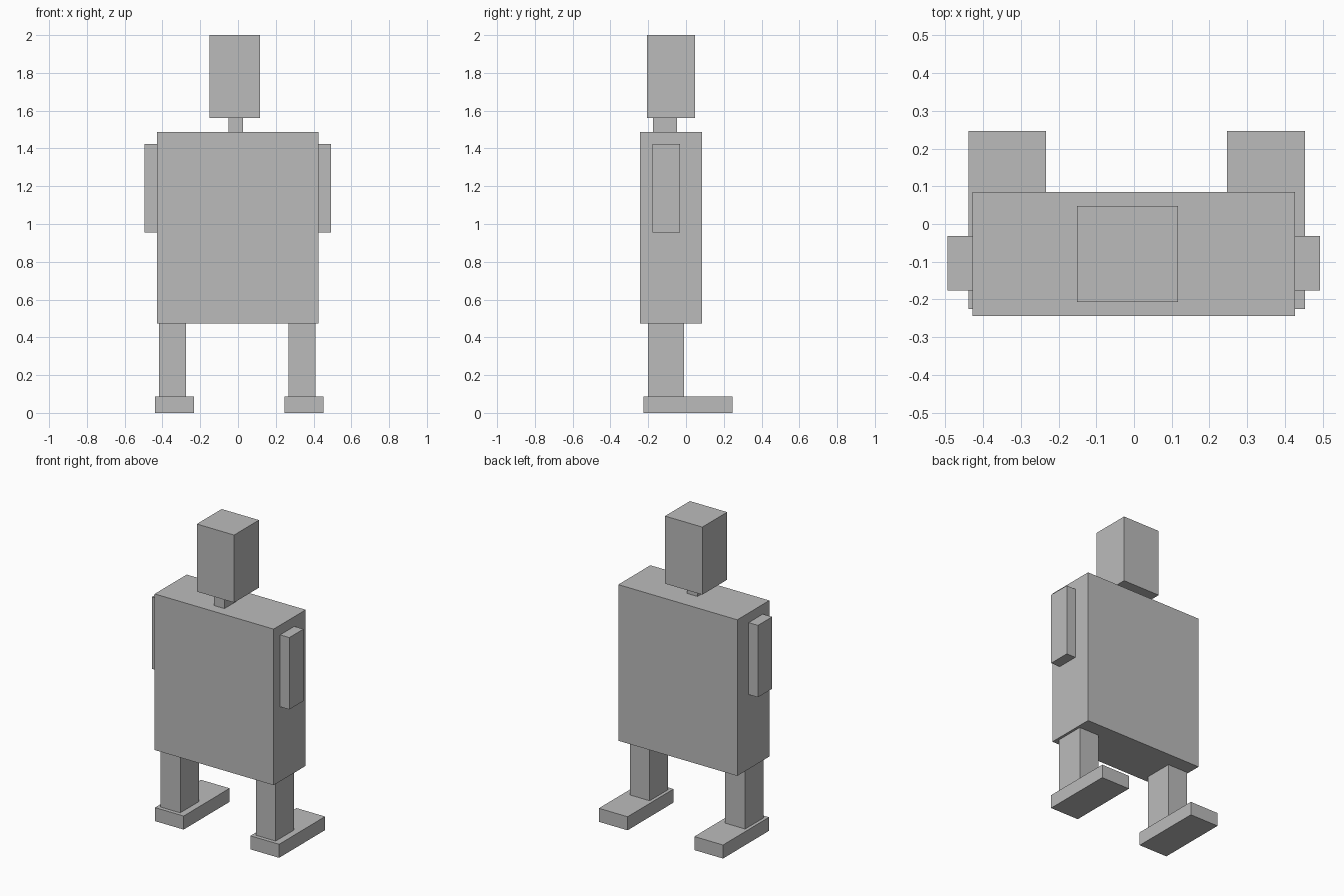
import bpy

if "Cube" in bpy.data.objects:
    bpy.data.objects.remove(bpy.data.objects["Cube"])

grey = bpy.data.materials.new("plain grey")
grey.diffuse_color = (0.5, 0.5, 0.5, 1)
grey.use_nodes = True
grey.node_tree.nodes["Principled BSDF"].inputs["Base Color"].default_value = grey.diffuse_color


def box(name, x, y, z):
    """Axis-aligned box from (min, max) ranges."""
    bpy.ops.mesh.primitive_cube_add(
        size=1, location=[(a + b) / 2 for a, b in (x, y, z)])
    ob = bpy.context.object
    ob.name = name
    ob.scale = [b - a for a, b in (x, y, z)]
    bpy.ops.object.transform_apply(location=False, rotation=False, scale=True)
    ob.data.materials.append(grey)
    return ob


# Head, neck and torso
box("head", (-0.151, 0.117), (-0.207, 0.048), (1.561, 2.0))
box("neck", (-0.05, 0.026), (-0.176, -0.047), (1.486, 1.561))
box("torso", (-0.428, 0.427), (-0.244, 0.085), (0.472, 1.486))

# Short arms on the sides of the torso
box("left_arm", (-0.495, -0.428), (-0.177, -0.032), (0.956, 1.423))
box("right_arm", (0.427, 0.493), (-0.177, -0.032), (0.956, 1.423))

# Legs and long feet
for side, leg_x, foot_x in (("left", -0.418, -0.439), ("right", 0.268, 0.247)):
    box(side + "_leg", (leg_x, leg_x + 0.143), (-0.2, -0.01), (0.088, 0.472))
    box(side + "_foot", (foot_x, foot_x + 0.206), (-0.225, 0.247), (0, 0.088))
